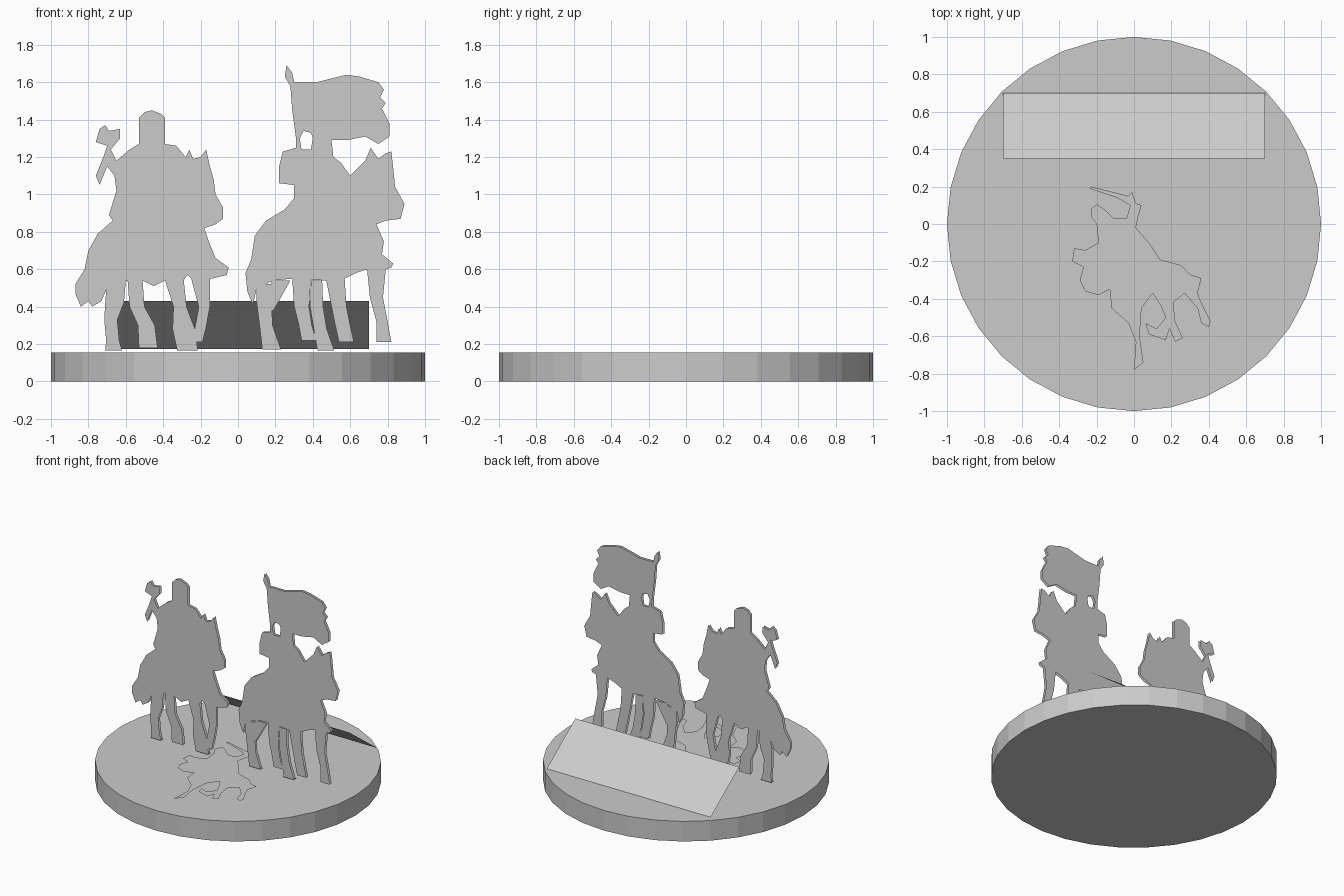
import bpy, bmesh, math
from mathutils import Vector

grey = bpy.data.materials.new("plain grey")
grey.diffuse_color = (0.6, 0.6, 0.6, 1)


def finish(name, bm):
    mesh = bpy.data.meshes.new(name)
    bm.to_mesh(mesh)
    bm.free()
    mesh.materials.append(grey)
    ob = bpy.data.objects.new(name, mesh)
    bpy.context.collection.objects.link(ob)
    return ob


def sheet(name, polys, place, normal):
    """Flat cut-out: each outline becomes a face, turned towards normal."""
    bm = bmesh.new()
    for pts in polys:
        f = bm.faces.new([bm.verts.new(place(a, b)) for a, b in pts])
        f.normal_update()
        if f.normal.dot(Vector(normal)) < 0:
            f.normal_flip()
    bmesh.ops.triangulate(bm, faces=bm.faces[:])
    return finish(name, bm)


def leg(*path):
    """Outline of a leg from (x, z, half width) stations."""
    return [(x - w, z) for x, z, w in path] + [(x + w, z) for x, z, w in reversed(path)]


def standing(name, polys):
    # printed on both sides: a front and a back layer
    for side, y, n in (("front", -0.05, -1), ("back", -0.03, 1)):
        sheet(f"{name}_{side}", polys, lambda a, b: (a, y, b), (0, n, 0))


# round base
bm = bmesh.new()
bmesh.ops.create_cone(bm, cap_ends=True, segments=32, radius1=1, radius2=1, depth=0.155)
bmesh.ops.translate(bm, verts=bm.verts[:], vec=(0, 0, 0.0775))
finish("round_base", bm)

# sloping panel at the back
sheet("sloping_panel", [[(-0.7, 0), (0.7, 0), (0.7, 1), (-0.7, 1)]],
      lambda a, t: (a, 0.70 - 0.35 * t, 0.175 + 0.255 * t), (0, 0.6, 0.8))

# left rider: head, raised axe, horse and tail
standing("axe_rider", [[
    (-0.53, 1.41), (-0.50, 1.44), (-0.46, 1.45), (-0.41, 1.43), (-0.39, 1.41), (-0.39, 1.27),
    (-0.33, 1.26), (-0.28, 1.20), (-0.26, 1.24), (-0.24, 1.19), (-0.20, 1.20), (-0.17, 1.24),
    (-0.15, 1.15), (-0.13, 1.08), (-0.12, 1.00), (-0.08, 0.93), (-0.08, 0.87), (-0.12, 0.84),
    (-0.18, 0.82), (-0.16, 0.76), (-0.12, 0.66), (-0.05, 0.61), (-0.06, 0.57), (-0.14, 0.55),
    (-0.25, 0.55), (-0.27, 0.57), (-0.29, 0.54), (-0.39, 0.54), (-0.45, 0.51), (-0.51, 0.54),
    (-0.59, 0.54), (-0.70, 0.50), (-0.73, 0.43), (-0.78, 0.40), (-0.80, 0.43), (-0.84, 0.40),
    (-0.87, 0.47), (-0.87, 0.52), (-0.82, 0.60), (-0.80, 0.70), (-0.75, 0.79), (-0.67, 0.86),
    (-0.69, 0.89), (-0.65, 1.02), (-0.66, 1.10), (-0.70, 1.15), (-0.74, 1.05), (-0.76, 1.10),
    (-0.72, 1.20), (-0.70, 1.26), (-0.76, 1.28), (-0.74, 1.35), (-0.71, 1.37), (-0.69, 1.34),
    (-0.63, 1.35), (-0.63, 1.30), (-0.68, 1.24), (-0.65, 1.18), (-0.58, 1.24), (-0.53, 1.27)]])
standing("axe_rider_legs", [
    leg((-0.65, 0.54, .05), (-0.66, 0.42, .05), (-0.68, 0.33, .035), (-0.67, 0.22, .035), (-0.665, 0.165, .045)),
    leg((-0.55, 0.54, .04), (-0.54, 0.40, .04), (-0.49, 0.30, .045), (-0.48, 0.18, .05)),
    leg((-0.34, 0.54, .05), (-0.31, 0.40, .035), (-0.29, 0.28, .06), (-0.27, 0.165, .055)),
    leg((-0.20, 0.55, .05), (-0.18, 0.40, .03), (-0.20, 0.29, .03), (-0.21, 0.21, .02))])

# right rider: horse and body up to the neck
standing("flag_rider", [[
    (0.31, 1.30), (0.31, 1.25), (0.24, 1.23), (0.22, 1.15), (0.22, 1.06), (0.30, 1.05),
    (0.30, 0.98), (0.25, 0.92), (0.15, 0.86), (0.09, 0.78), (0.07, 0.65), (0.04, 0.58),
    (0.05, 0.48), (0.08, 0.41), (0.10, 0.50), (0.19, 0.54), (0.29, 0.55), (0.47, 0.54),
    (0.57, 0.55), (0.63, 0.58), (0.69, 0.60), (0.79, 0.60), (0.82, 0.61), (0.83, 0.63),
    (0.77, 0.68), (0.78, 0.75), (0.74, 0.84), (0.79, 0.86), (0.87, 0.87), (0.89, 0.95),
    (0.84, 1.04), (0.83, 1.14), (0.82, 1.23), (0.79, 1.22), (0.75, 1.19), (0.71, 1.25),
    (0.68, 1.18), (0.60, 1.10), (0.55, 1.17), (0.51, 1.20), (0.50, 1.29), (0.40, 1.30),
    (0.39, 1.24), (0.34, 1.24), (0.33, 1.30)]])
standing("flag_rider_legs", [
    leg((0.14, 0.52, .04), (0.14, 0.42, .04), (0.15, 0.30, .035), (0.18, 0.17, .05)),
    leg((0.23, 0.54, .05), (0.20, 0.45, .03), (0.17, 0.38, .02)),
    leg((0.34, 0.55, .05), (0.34, 0.40, .04), (0.36, 0.30, .035), (0.38, 0.22, .04)),
    leg((0.42, 0.54, .03), (0.42, 0.40, .035), (0.44, 0.28, .035), (0.47, 0.165, .045)),
    leg((0.52, 0.55, .05), (0.54, 0.40, .04), (0.56, 0.30, .04), (0.58, 0.21, .04)),
    leg((0.74, 0.60, .05), (0.74, 0.45, .035), (0.77, 0.32, .03), (0.78, 0.21, .04))])

# pole and waving flag, reaching down to the rider's head
standing("flag", [[
    (0.26, 1.69), (0.25, 1.63), (0.28, 1.58), (0.29, 1.45), (0.31, 1.30), (0.33, 1.30),
    (0.35, 1.34), (0.39, 1.33), (0.40, 1.30), (0.50, 1.29), (0.58, 1.29), (0.68, 1.31),
    (0.75, 1.27), (0.81, 1.31), (0.81, 1.38), (0.77, 1.46), (0.79, 1.49), (0.76, 1.52),
    (0.78, 1.56), (0.75, 1.60), (0.65, 1.63), (0.58, 1.64), (0.50, 1.62), (0.42, 1.60),
    (0.30, 1.60), (0.29, 1.65)]])

# third rider lying flat on the base, with a sword
flat = lambda a, b: (a, b, 0.165)
sheet("sword_rider", [[
    (-0.23, 0.08), (-0.20, 0.105), (-0.16, 0.08), (-0.11, 0.03), (-0.04, 0.03), (-0.02, 0.10),
    (-0.09, 0.14), (-0.24, 0.19), (-0.23, 0.20), (-0.03, 0.15), (-0.01, 0.17), (0.01, 0.11),
    (0.04, 0.10), (0.02, 0.03), (0.01, -0.02), (0.08, -0.10), (0.14, -0.19), (0.25, -0.22),
    (0.30, -0.27), (0.36, -0.29), (0.34, -0.37), (0.36, -0.42), (0.41, -0.52), (0.40, -0.55),
    (0.36, -0.53), (0.34, -0.45), (0.27, -0.37), (0.21, -0.42), (0.22, -0.52), (0.26, -0.61),
    (0.22, -0.63), (0.19, -0.56), (0.17, -0.62), (0.08, -0.59), (0.06, -0.53), (0.12, -0.56),
    (0.17, -0.50), (0.14, -0.43), (0.10, -0.37), (0.04, -0.45), (0.03, -0.60), (0.05, -0.74),
    (0.00, -0.78), (0.01, -0.63), (-0.03, -0.53), (-0.12, -0.45), (-0.13, -0.35), (-0.19, -0.38),
    (-0.26, -0.36), (-0.29, -0.30), (-0.27, -0.23), (-0.33, -0.20), (-0.32, -0.13), (-0.26, -0.14),
    (-0.19, -0.10), (-0.20, 0.00), (-0.23, 0.04)]], flat, (0, 0, 1))
